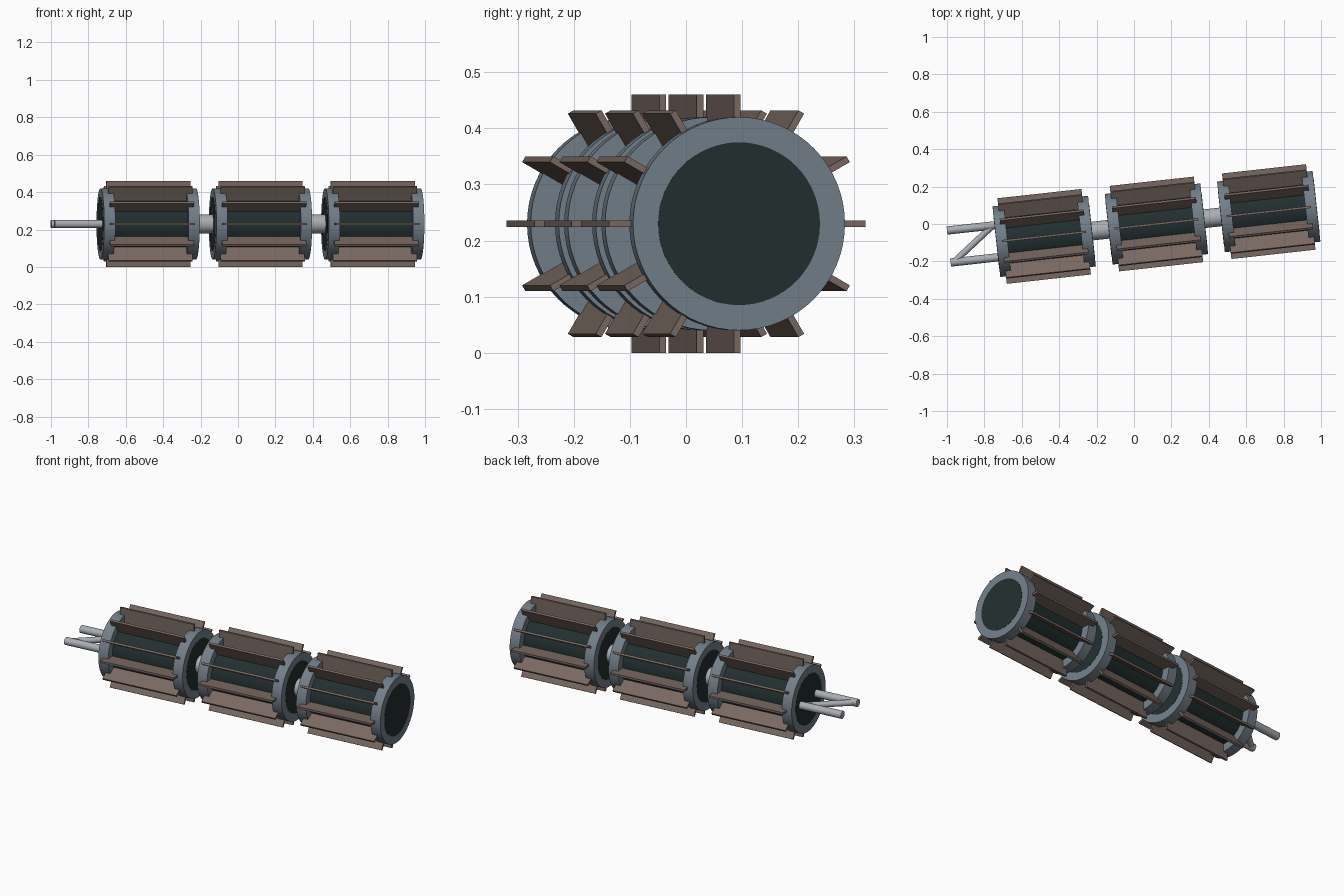
import bpy
import math
from mathutils import Matrix, Vector

default = bpy.data.objects.get("Cube")
if default:
    bpy.data.objects.remove(default, do_unlink=True)


def material(name, rgb):
    mat = bpy.data.materials.new(name)
    mat.use_nodes = True
    mat.diffuse_color = (*rgb, 1)
    mat.node_tree.nodes["Principled BSDF"].inputs["Base Color"].default_value = (*rgb, 1)
    return mat


STEEL = material("blue_grey_steel", (0.17, 0.21, 0.25))
DARK = material("dark_green_grey", (0.016, 0.028, 0.028))
BROWN = material("worn_brown", (0.19, 0.14, 0.12))
LIGHT = material("light_grey_metal", (0.40, 0.42, 0.45))

# The roller train runs along its own x axis, turned slightly about z
FRAME = Matrix.Translation((0.12, 0, 0.23)) @ Matrix.Rotation(math.radians(6.3), 4, "Z")
SPACING = 0.604
HALF = 0.257
RING_WIDTH = 0.06


def rod(name, start, end, radius, mat, sides=64):
    """Cylinder between two points of the roller frame."""
    start, end = Vector(start), Vector(end)
    axis = end - start
    bpy.ops.mesh.primitive_cylinder_add(vertices=sides, radius=radius, depth=axis.length)
    obj = bpy.context.object
    obj.name = name
    obj.data.materials.append(mat)
    bpy.ops.object.shade_smooth_by_angle(angle=math.radians(35))
    turn = axis.to_track_quat("Z", "Y").to_matrix().to_4x4()
    obj.matrix_world = FRAME @ Matrix.Translation((start + end) / 2) @ turn
    return obj


def blade(name, centre, angle):
    """Flat radial bar running along the drum."""
    inner, outer = 0.13, 0.23
    bpy.ops.mesh.primitive_cube_add(size=1)
    obj = bpy.context.object
    obj.name = name
    obj.data.materials.append(BROWN)
    obj.data.transform(Matrix.Diagonal((0.452, 0.012, outer - inner, 1)))
    obj.data.transform(Matrix.Translation((0, 0, (inner + outer) / 2)))
    obj.matrix_world = FRAME @ Matrix.Translation((centre, 0, 0)) @ Matrix.Rotation(angle, 4, "X")


# Three drums, each with a core, two end discs and twelve blades
for i, label in enumerate(("rear", "middle", "front")):
    c = (i - 1) * SPACING
    reach = HALF + 0.001
    rod(label + "_core", (c - reach, 0, 0), (c + reach, 0, 0), 0.145, DARK)
    for side, tag in ((-1, "inner"), (1, "outer")):
        rod(f"{label}_{tag}_end_disc", (c + side * (HALF - RING_WIDTH), 0, 0),
            (c + side * HALF, 0, 0), 0.19, STEEL)
    for k in range(12):
        blade(f"{label}_blade_{k + 1}", c, k * math.tau / 12)

# Axle pieces joining the drums
for name, c in (("rear_axle", -SPACING / 2), ("front_axle", SPACING / 2)):
    rod(name, (c - 0.06, 0, 0), (c + 0.06, 0, 0), 0.05, LIGHT, 32)

# Towing frame: two parallel bars and a diagonal brace
for name, y in (("left_tow_bar", 0.088), ("right_tow_bar", -0.084)):
    rod(name, (-1.117, y, 0), (-SPACING - HALF + 0.02, y, 0), 0.022, LIGHT, 32)
rod("tow_brace", (-1.10, -0.084, 0), (-0.87, 0.088, 0), 0.017, LIGHT, 32)
